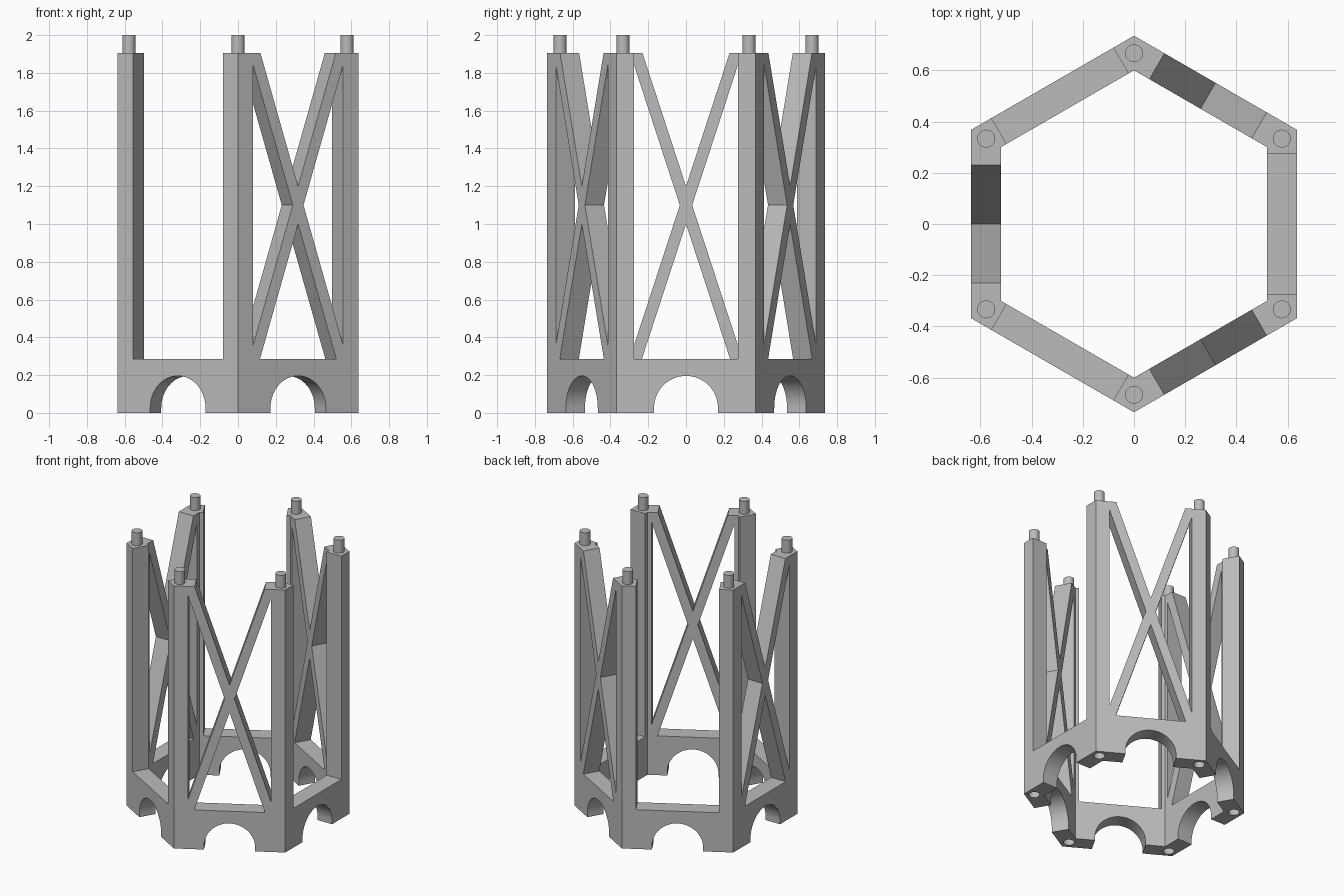
import bpy, bmesh, math
from mathutils import Matrix, Vector

cube = bpy.data.objects.get("Cube")
if cube:
    bpy.data.objects.remove(cube, do_unlink=True)

OUTER, INNER = 0.637, 0.52      # wall distances from the centre
WALL_TOP, BASE_TOP, TOP = 1.906, 0.285, 2.0
HALF = 0.275                    # half width of a wall opening
PIN_RING, PIN_R = 0.667, 0.035
CROSS_Z, SLOPE, RISE = 1.1, 3.06, 0.1
SIXTH = math.pi / 3

grey = bpy.data.materials.new("mid grey")
grey.use_nodes = True
colour = (0.5, 0.5, 0.5, 1)
grey.diffuse_color = colour
grey.node_tree.nodes["Principled BSDF"].inputs["Base Color"].default_value = colour


def make_object(name, bm):
    bmesh.ops.recalc_face_normals(bm, faces=bm.faces)
    mesh = bpy.data.meshes.new(name)
    bm.to_mesh(mesh)
    bm.free()
    mesh.materials.append(grey)
    ob = bpy.data.objects.new(name, mesh)
    bpy.context.collection.objects.link(ob)
    return ob


def add_cylinder(bm, angle, radius, z0, z1):
    place = Matrix.Rotation(angle, 4, "Z") @ Matrix.Translation((PIN_RING, 0, (z0 + z1) / 2))
    bmesh.ops.create_cone(bm, cap_ends=True, segments=32, radius1=radius,
                          radius2=radius, depth=z1 - z0, matrix=place)


def add_cut(bm, angle, outline):
    """Prism through the wall facing the given angle; outline is (along, z)."""
    turn = Matrix.Rotation(angle, 3, "Z")
    face = bm.faces.new([bm.verts.new(turn @ Vector((0.49, u, z))) for u, z in outline])
    out = bmesh.ops.extrude_face_region(bm, geom=[face])["geom"]
    moved = [v for v in out if isinstance(v, bmesh.types.BMVert)]
    bmesh.ops.translate(bm, verts=moved, vec=turn @ Vector((0.21, 0, 0)))


# Hexagonal tube: corners point along +y and -y
tube = bmesh.new()
corner = 1 / math.cos(SIXTH / 2)
rings = []
for i in range(6):
    a = SIXTH * (i + 0.5)
    rings.append([tube.verts.new((r * corner * math.cos(a), r * corner * math.sin(a), z))
                  for r, z in ((INNER, 0), (OUTER, 0), (OUTER, WALL_TOP), (INNER, WALL_TOP))])
for i in range(6):
    a, b = rings[i], rings[(i + 1) % 6]
    for j in range(4):
        k = (j + 1) % 4
        tube.faces.new((a[j], b[j], b[k], a[k]))
tower = make_object("tower_frame", tube)

# Openings: arches, open bays, cross-braced bays and pin sockets
cuts = bmesh.new()
ARCH_R, ARCH_Z = 0.169, 0.027
arch = [(ARCH_R, -0.1)] + [(ARCH_R * math.cos(t), ARCH_Z + ARCH_R * math.sin(t))
                           for t in (math.pi * n / 32 for n in range(33))] + [(-ARCH_R, -0.1)]
ABOVE = WALL_TOP + 0.05


def brace_u(z):
    return (abs(z - CROSS_Z) - RISE) / SLOPE


side = SLOPE * HALF - RISE
for i in range(6):
    angle = SIXTH * i
    add_cut(cuts, angle, arch)
    if i % 2 == 0:
        add_cut(cuts, angle, [(-HALF, BASE_TOP), (HALF, BASE_TOP), (HALF, ABOVE), (-HALF, ABOVE)])
    else:
        for z, s in ((ABOVE, 1), (BASE_TOP, -1)):
            add_cut(cuts, angle, [(0, CROSS_Z + s * RISE), (brace_u(z), z), (-brace_u(z), z)])
        for s in (-1, 1):
            add_cut(cuts, angle, [(s * RISE / SLOPE, CROSS_Z), (s * HALF, CROSS_Z + side),
                                  (s * HALF, CROSS_Z - side)])
    add_cylinder(cuts, angle + SIXTH / 2, PIN_R + 0.002, -0.05, 0.1)
cutter = make_object("opening_cutter", cuts)
cutter.hide_render = True

# Cut the openings and keep the finished mesh
mod = tower.modifiers.new("openings", "BOOLEAN")
mod.operation = "DIFFERENCE"
mod.solver = "EXACT"
mod.object = cutter
bpy.context.view_layer.update()
finished = bpy.data.meshes.new_from_object(
    tower.evaluated_get(bpy.context.evaluated_depsgraph_get()))
tower.modifiers.clear()
tower.data = finished
bpy.data.objects.remove(cutter, do_unlink=True)

# Locating pins on top of the posts
parts = [tower]
for i in range(6):
    pin = bmesh.new()
    add_cylinder(pin, SIXTH * (i + 0.5), PIN_R, WALL_TOP - 0.02, TOP)
    parts.append(make_object(f"top_pin_{i + 1}", pin))

# Smooth the round surfaces, keep edges crisp
bpy.ops.object.select_all(action="DESELECT")
for ob in parts:
    ob.select_set(True)
bpy.context.view_layer.objects.active = tower
bpy.ops.object.shade_smooth_by_angle(angle=math.radians(30))
